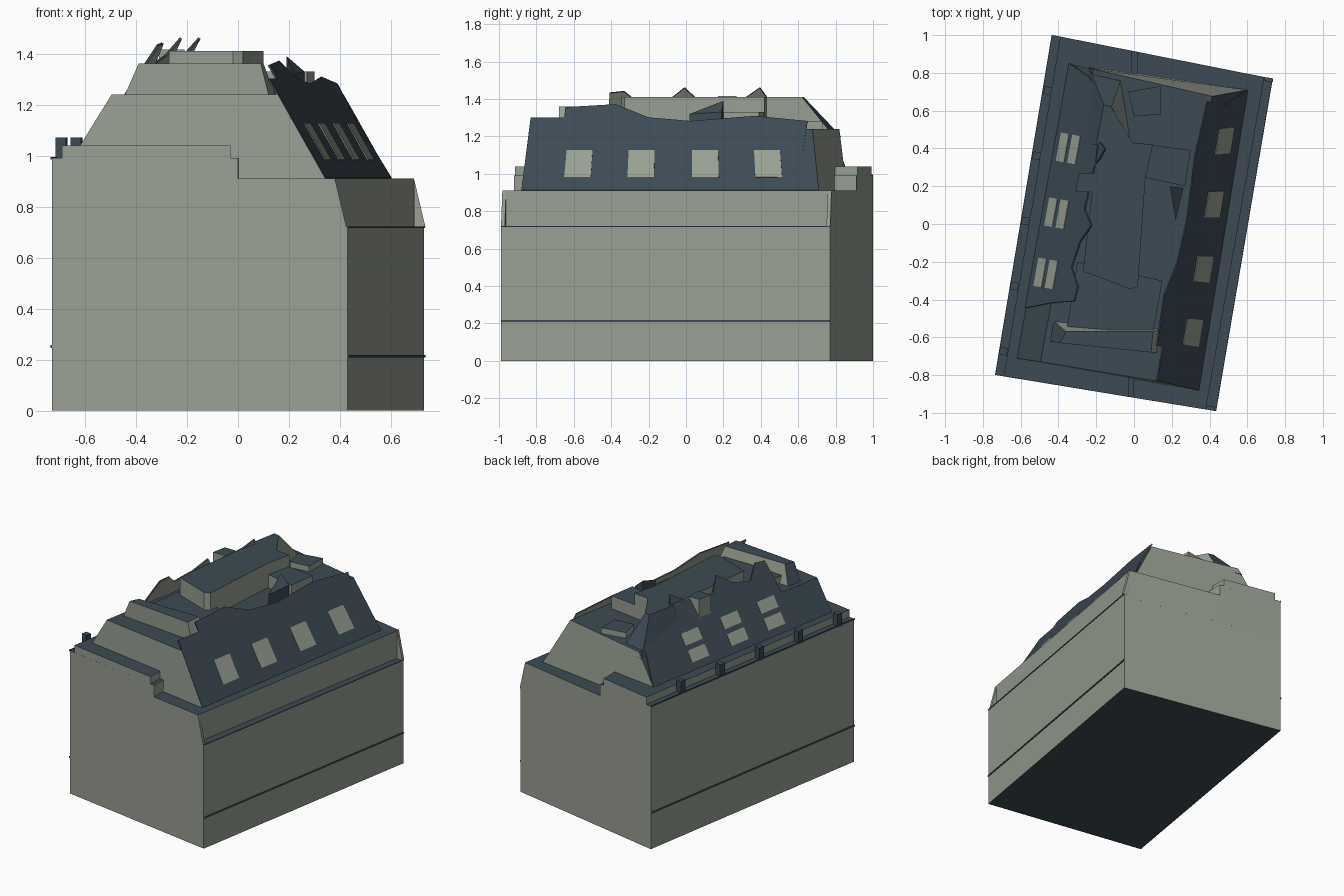
import bpy, bmesh
from mathutils import Vector

old = bpy.data.objects.get("Cube")
if old:
    bpy.data.objects.remove(old, do_unlink=True)


def material(name, rgb):
    m = bpy.data.materials.new(name)
    m.use_nodes = True
    m.diffuse_color = (*rgb, 1)
    m.node_tree.nodes["Principled BSDF"].inputs["Base Color"].default_value = (*rgb, 1)
    return m


STONE = material("pale stone", (0.31, 0.345, 0.285))
SLATE = material("blue slate", (0.046, 0.068, 0.088))


def flat_is_slate(n):
    return abs(n.z) > 0.35


def outside_is_slate(n):
    return n.z > 0


def all_slate(n):
    return True


def all_stone(n):
    return False


def loft(name, lower, upper, rule=flat_is_slate):
    """Closed solid between two matching outlines, coloured by face direction."""
    bm = bmesh.new()
    a = [bm.verts.new(p) for p in lower]
    b = [bm.verts.new(p) for p in upper]
    bm.faces.new(a)
    bm.faces.new(b)
    for i in range(len(a)):
        j = (i + 1) % len(a)
        bm.faces.new((a[i], a[j], b[j], b[i]))
    bmesh.ops.recalc_face_normals(bm, faces=bm.faces)
    for f in bm.faces:
        f.normal_update()
        f.material_index = 1 if rule(f.normal) else 0
    mesh = bpy.data.meshes.new(name)
    bm.to_mesh(mesh)
    bm.free()
    mesh.materials.append(STONE)
    mesh.materials.append(SLATE)
    ob = bpy.data.objects.new(name, mesh)
    bpy.context.collection.objects.link(ob)
    return ob


def prism(name, outline, z0, z1, rule=flat_is_slate):
    return loft(name, [(x, y, z0) for x, y in outline],
                [(x, y, z1) for x, y in outline], rule)


def sheet(name, slope, outline, near, far, rule):
    """Thin plate lying on a slope; outline is (along, up) in slope units."""
    b0, b1, t0, t1 = (Vector(p) for p in slope)
    n = (b1 - b0).cross(t0 - b0).normalized()
    n = n if n.z > 0 else -n
    pts = [b0.lerp(b1, s).lerp(t0.lerp(t1, s), t) for s, t in outline]
    return loft(name, [p + n * near for p in pts], [p + n * far for p in pts], rule)


def rect(s0, s1, t0, t1):
    return [(s0, t0), (s1, t0), (s1, t1), (s0, t1)]


# Walls: full base, then a low half and a high half
FL, FR, BR, BL = (-0.73, -0.80), (0.43, -0.99), (0.73, 0.77), (-0.43, 1.0)
front_mid, back_mid = (0.0, -0.92), (0.02, 0.911)
prism("lower_walls", [FL, FR, BR, BL], 0, 0.72)
prism("low_side_walls", [front_mid, (0.38, -0.982), (0.69, 0.778), back_mid], 0.7, 0.91)
prism("high_side_walls", [FL, front_mid, back_mid, BL], 0.7, 0.99)
prism("high_side_parapet", [(-0.69, -0.806), (-0.03, -0.915), (-0.01, 0.917), (-0.39, 0.992)],
      0.98, 1.04)

# Sloping corner fins on the ledge
for name, x, y, d in (("front_fin", 0.38, -0.982, 0.02), ("back_fin", 0.69, 0.778, -0.02)):
    tri = [(x, y, 0.91), (x, y, 0.72), (x + 0.045, y - 0.007, 0.72)]
    loft(name, tri, [(px, py + d, pz) for px, py, pz in tri], all_stone)


def band(name, a, b, out, z, h):
    prism(name, [a, b, (b[0] + out, b[1]), (a[0] + out, a[1])], z, z + h, all_slate)


# String courses on the long walls
band("right_band", FR, BR, 0.005, 0.207, 0.01)
band("right_ledge_edge", FR, BR, 0.004, 0.715, 0.006)
band("left_band", FL, BL, -0.006, 0.246, 0.01)
band("left_gutter", FL, BL, -0.005, 0.985, 0.01)

# Gutter brackets
for i in range(5):
    y = -0.67 + 0.345 * i
    x = -0.71 + 0.17 * (y + 0.67)
    prism("gutter_bracket", [(x - 0.005, y - 0.02), (x + 0.035, y - 0.027),
                             (x + 0.042, y + 0.013), (x + 0.002, y + 0.02)], 0.98, 1.07, all_slate)

# Mansard storey
loft("mansard",
     [(-0.70, -0.70, 0.91), (0.34, -0.88, 0.91), (0.60, 0.71, 0.91), (-0.42, 0.86, 0.91)],
     [(-0.495, -0.73, 1.24), (0.154, -0.838, 1.24), (0.414, 0.676, 1.24), (-0.215, 0.82, 1.24)])

# Right slope with ragged top and four windows
right = [(0.34, -0.88, 0.91), (0.60, 0.71, 0.91), (0.12, -0.83, 1.30), (0.38, 0.67, 1.30)]
sheet("right_slate_slope", right,
      [(0, 0), (1, 0), (0.96, 0.55), (0.985, 0.95), (0.8, 1.02), (0.57, 0.95),
       (0.42, 1.0), (0.3, 1.18), (0.12, 1.14), (0.12, 1.0), (0, 1)],
      -0.004, 0.004, outside_is_slate)
for s in (0.14, 0.355, 0.575, 0.79):
    sheet("right_window", right, rect(s, s + 0.09, 0.18, 0.55), 0, 0.007, all_stone)

# Left slope with broken peaks and three pairs of windows
left = [(-0.62, -0.71, 1.04), (-0.34, 0.85, 1.04), (-0.37, -0.75, 1.44), (-0.09, 0.80, 1.44)]
sheet("left_slate_slope", left,
      [(0.17, 0), (0.2, 0.5), (0.22, 0.98), (0.27, 1.0), (0.33, 0.8), (0.42, 0.88),
       (0.48, 1.05), (0.53, 0.85), (0.68, 0.9), (0.74, 1.05), (0.78, 0.8),
       (0.92, 0.75), (0.97, 0.45), (1, 0)],
      -0.004, 0.006, outside_is_slate)
for s in (0.295, 0.50, 0.72):
    for t in (0.1, 0.34):
        sheet("left_window", left, rect(s - 0.048, s + 0.048, t, t + 0.17), 0, 0.009, all_stone)

# Roof structures
loft("front_roof_step",
     [(-0.46, -0.62, 1.2), (0.13, -0.68, 1.2), (0.16, -0.55, 1.2), (-0.44, -0.50, 1.2)],
     [(-0.39, -0.63, 1.36), (0.09, -0.68, 1.36), (0.10, -0.57, 1.36), (-0.36, -0.57, 1.36)])
prism("front_terrace", [(-0.36, -0.58), (0.10, -0.58), (0.15, -0.3), (-0.3, -0.2)], 1.2, 1.29)
prism("penthouse", [(-0.27, -0.25), (-0.02, -0.345), (0.02, -0.33), (0.06, 0.24),
                    (0.10, 0.42), (-0.19, 0.45)], 1.2, 1.41)
prism("side_roof_box", [(0.04, 0.25), (0.27, 0.20), (0.30, 0.39), (0.08, 0.42)], 1.2, 1.33)
prism("left_chimney", [(-0.31, 0.17), (-0.21, 0.17), (-0.21, 0.27), (-0.29, 0.27)], 1.2, 1.415)
loft("back_roof_block",
     [(-0.30, 0.42, 1.2), (0.0, 0.42, 1.2), (-0.06, 0.79, 1.2), (-0.24, 0.83, 1.2)],
     [(-0.20, 0.42, 1.41), (0.0, 0.42, 1.41), (-0.12, 0.62, 1.41), (-0.16, 0.63, 1.41)])
prism("back_roof_box", [(-0.03, 0.70), (0.0, 0.57), (0.14, 0.58), (0.14, 0.73)], 1.2, 1.28)
loft("slate_shard",
     [(0.19, 0.20, 1.24), (0.26, 0.19, 1.24), (0.22, 0.02, 1.24)],
     [(0.19, 0.20, 1.39), (0.26, 0.19, 1.33), (0.22, 0.02, 1.32)], all_slate)
